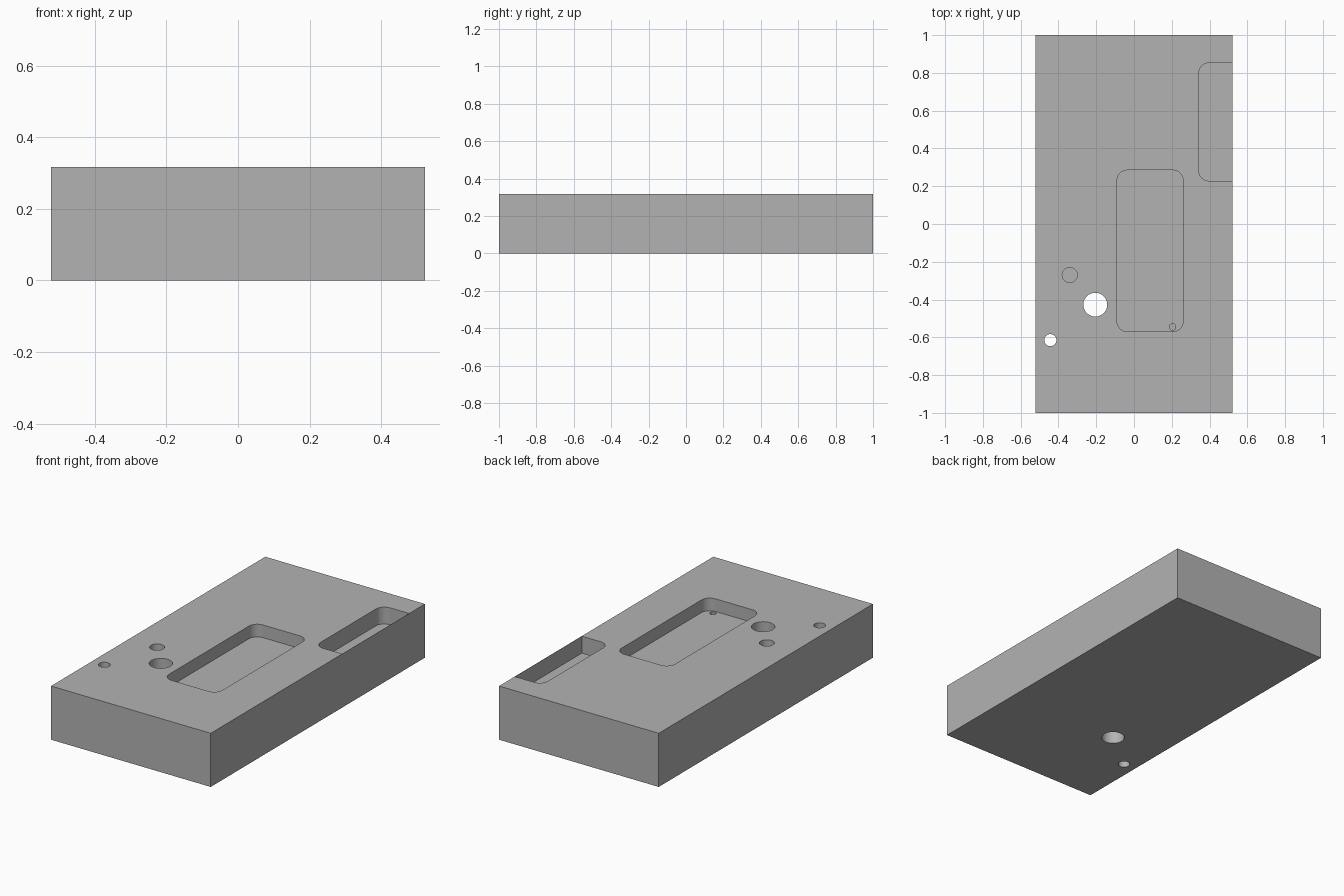
import bpy
import bmesh
from math import cos, sin, pi, radians

if "Cube" in bpy.data.objects:
    bpy.data.objects.remove(bpy.data.objects["Cube"], do_unlink=True)

HALF_X, HALF_Y, HEIGHT = 0.522, 1.0, 0.317
POCKET_DEPTH, NOTCH_DEPTH = 0.075, 0.1
ABOVE = HEIGHT + 0.1

grey = bpy.data.materials.new("machined_grey")
grey.use_nodes = True
colour = (0.45, 0.45, 0.45, 1)
grey.diffuse_color = colour
grey.node_tree.nodes["Principled BSDF"].inputs["Base Color"].default_value = colour


def prism(name, outline, z0, z1):
    """Extrude a flat outline from z0 up to z1."""
    bm = bmesh.new()
    face = bm.faces.new([bm.verts.new((x, y, z0)) for x, y in outline])
    moved = bmesh.ops.extrude_face_region(bm, geom=[face])["geom"]
    top = [v for v in moved if isinstance(v, bmesh.types.BMVert)]
    bmesh.ops.translate(bm, verts=top, vec=(0, 0, z1 - z0))
    bmesh.ops.recalc_face_normals(bm, faces=bm.faces)
    mesh = bpy.data.meshes.new(name)
    bm.to_mesh(mesh)
    bm.free()
    mesh.materials.append(grey)
    obj = bpy.data.objects.new(name, mesh)
    bpy.context.collection.objects.link(obj)
    return obj


def circle(x, y, r, n=48):
    return [(x + r * cos(2 * pi * i / n), y + r * sin(2 * pi * i / n)) for i in range(n)]


def rounded_rect(x0, x1, y0, y1, r_left, r_right, n=10):
    """Counter-clockwise rectangle with separate radii for its two sides."""
    points = []
    corners = [(x1, y1, -1, -1, r_right), (x0, y1, 1, -1, r_left),
               (x0, y0, 1, 1, r_left), (x1, y0, -1, 1, r_right)]
    for k, (x, y, sx, sy, r) in enumerate(corners):
        if r == 0:
            points.append((x, y))
            continue
        for i in range(n + 1):
            a = (k + i / n) * pi / 2
            points.append((x + sx * r + r * cos(a), y + sy * r + r * sin(a)))
    return points


# Solid block
block = prism("block", rounded_rect(-HALF_X, HALF_X, -HALF_Y, HALF_Y, 0, 0), 0, HEIGHT)

# Pockets and holes; the side pocket leaves only a skin at the block's side
floor = HEIGHT - POCKET_DEPTH
cutters = [
    prism("centre_pocket", rounded_rect(-0.09, 0.26, -0.57, 0.285, 0.055, 0.055), floor, ABOVE),
    prism("side_pocket", rounded_rect(0.343, HALF_X - 0.001, 0.228, 0.853, 0.055, 0),
          HEIGHT - NOTCH_DEPTH, ABOVE),
    prism("large_through_hole", circle(-0.205, -0.427, 0.063), -0.1, ABOVE),
    prism("small_through_hole", circle(-0.443, -0.615, 0.032), -0.1, ABOVE),
    prism("blind_hole", circle(-0.34, -0.27, 0.04), HEIGHT - 0.12, ABOVE),
    prism("pocket_pin_hole", circle(0.204, -0.545, 0.017), floor - 0.08, ABOVE - 0.05),
]

bpy.context.view_layer.objects.active = block
for cutter in cutters:
    cutter.hide_render = True
    cut = block.modifiers.new(cutter.name, "BOOLEAN")
    cut.operation = "DIFFERENCE"
    cut.solver = "EXACT"
    cut.object = cutter
    bpy.ops.object.modifier_apply(modifier=cut.name)
    bpy.data.objects.remove(cutter, do_unlink=True)

# Smooth round walls, crisp rims
bpy.ops.object.select_all(action="DESELECT")
block.select_set(True)
bpy.ops.object.shade_smooth_by_angle(angle=radians(30))
